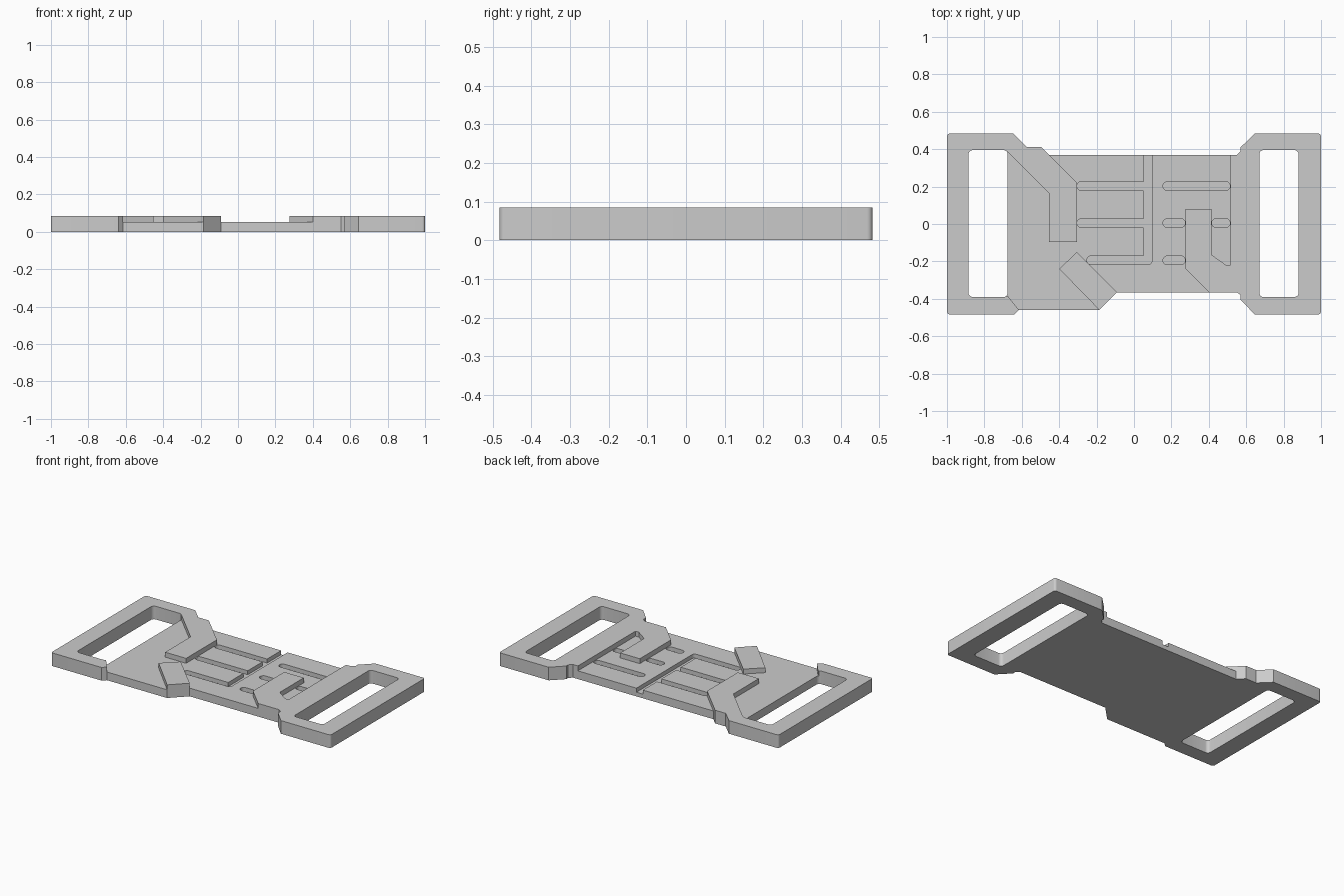
import bpy
import bmesh

cube = bpy.data.objects.get("Cube")
if cube:
    bpy.data.objects.remove(cube, do_unlink=True)

TOP, DECK, FLOOR, ABOVE = 0.085, 0.053, 0.027, 0.2

grey = bpy.data.materials.new("plain grey")
grey.use_nodes = True
grey.diffuse_color = (0.6, 0.6, 0.6, 1)
grey.node_tree.nodes["Principled BSDF"].inputs["Base Color"].default_value = (0.6, 0.6, 0.6, 1)


def prism(name, points, z0, z1, radius=0, rounded=lambda co: True):
    """Extrude a flat outline, rounding the chosen upright edges."""
    bm = bmesh.new()
    face = bm.faces.new([bm.verts.new((x, y, z0)) for x, y in points])
    result = bmesh.ops.extrude_face_region(bm, geom=[face])
    verts = [v for v in result["geom"] if isinstance(v, bmesh.types.BMVert)]
    bmesh.ops.translate(bm, verts=verts, vec=(0, 0, z1 - z0))
    if radius:
        uprights = [e for e in bm.edges
                    if abs(e.verts[0].co.z - e.verts[1].co.z) > 0.001 and rounded(e.verts[0].co)]
        bmesh.ops.bevel(bm, geom=uprights, offset=radius, segments=5,
                        profile=0.5, affect='EDGES')
    bmesh.ops.recalc_face_normals(bm, faces=bm.faces)
    mesh = bpy.data.meshes.new(name)
    bm.to_mesh(mesh)
    bm.free()
    mesh.materials.append(grey)
    obj = bpy.data.objects.new(name, mesh)
    bpy.context.collection.objects.link(obj)
    return obj


def rectangle(x0, x1, y0, y1):
    return [(x0, y0), (x1, y0), (x1, y1), (x0, y1)]


def cut(body, cutter):
    mod = body.modifiers.new("cut", 'BOOLEAN')
    mod.operation = 'DIFFERENCE'
    mod.solver = 'EXACT'
    mod.object = cutter
    bpy.context.view_layer.objects.active = body
    bpy.ops.object.modifier_apply(modifier=mod.name)
    bpy.data.objects.remove(cutter, do_unlink=True)


# Full-height plate with the two strap loops at its ends
outline = [
    (-1, -0.483), (-0.64, -0.483), (-0.615, -0.46), (-0.185, -0.46), (-0.09, -0.365),
    (0.55, -0.365), (0.57, -0.38), (0.57, -0.405), (0.645, -0.483), (1, -0.483),
    (1, 0.483), (0.645, 0.483), (0.57, 0.41), (0.57, 0.39), (0.55, 0.37),
    (-0.455, 0.37), (-0.497, 0.412), (-0.573, 0.412), (-0.645, 0.483), (-1, 0.483)]
plate = prism("buckle_plate", outline, 0, TOP, 0.015, lambda co: abs(co.x) > 0.9)

# Lowered deck, leaving the bent arm, the tilted block and the hook standing
deck = [
    (-0.455, 0.6), (-0.455, 0.37), (-0.305, 0.22), (-0.305, -0.095), (-0.455, -0.095),
    (-0.455, 0.165), (-0.675, 0.385), (-0.69, 0.385), (-0.69, -0.385), (-0.675, -0.385),
    (-0.615, -0.46), (-0.615, -0.6), (-0.185, -0.6), (-0.185, -0.46), (-0.4, -0.24),
    (-0.305, -0.15), (-0.09, -0.365), (-0.09, -0.6), (0.4, -0.6), (0.4, -0.365),
    (0.275, -0.24), (0.275, 0.08), (0.415, 0.08), (0.415, -0.165), (0.49, -0.218),
    (0.515, -0.218), (0.515, 0.6)]
cut(plate, prism("deck_cutter", deck, DECK, ABOVE))

# Strap windows
for x0, x1 in ((-0.885, -0.675), (0.67, 0.88)):
    cut(plate, prism("window_cutter", rectangle(x0, x1, -0.39, 0.395), -0.1, ABOVE, 0.022))

# Long channel across the deck, then round-ended slots
cut(plate, prism("channel_cutter", rectangle(0.05, 0.096, -0.217, 0.6), FLOOR, ABOVE,
                 0.02, lambda co: co.y < 0 and co.x > 0.09))
slots = [(-0.305, 0.07, 0.203), (-0.305, 0.07, 0.005), (-0.252, 0.07, -0.194),
         (0.155, 0.514, 0.203), (0.155, 0.274, 0.005), (0.155, 0.274, -0.194),
         (0.416, 0.514, 0.005)]
for x0, x1, y in slots:
    # The lowest left slot stops at the tilted block
    top = DECK + 0.0005 if x0 == -0.252 else ABOVE
    cut(plate, prism("slot_cutter", rectangle(x0, x1, y - 0.023, y + 0.023), FLOOR, top, 0.0225))

# Smooth the small round corners only
bpy.ops.object.select_all(action='DESELECT')
plate.select_set(True)
bpy.context.view_layer.objects.active = plate
bpy.ops.object.shade_smooth_by_angle(angle=0.5)
